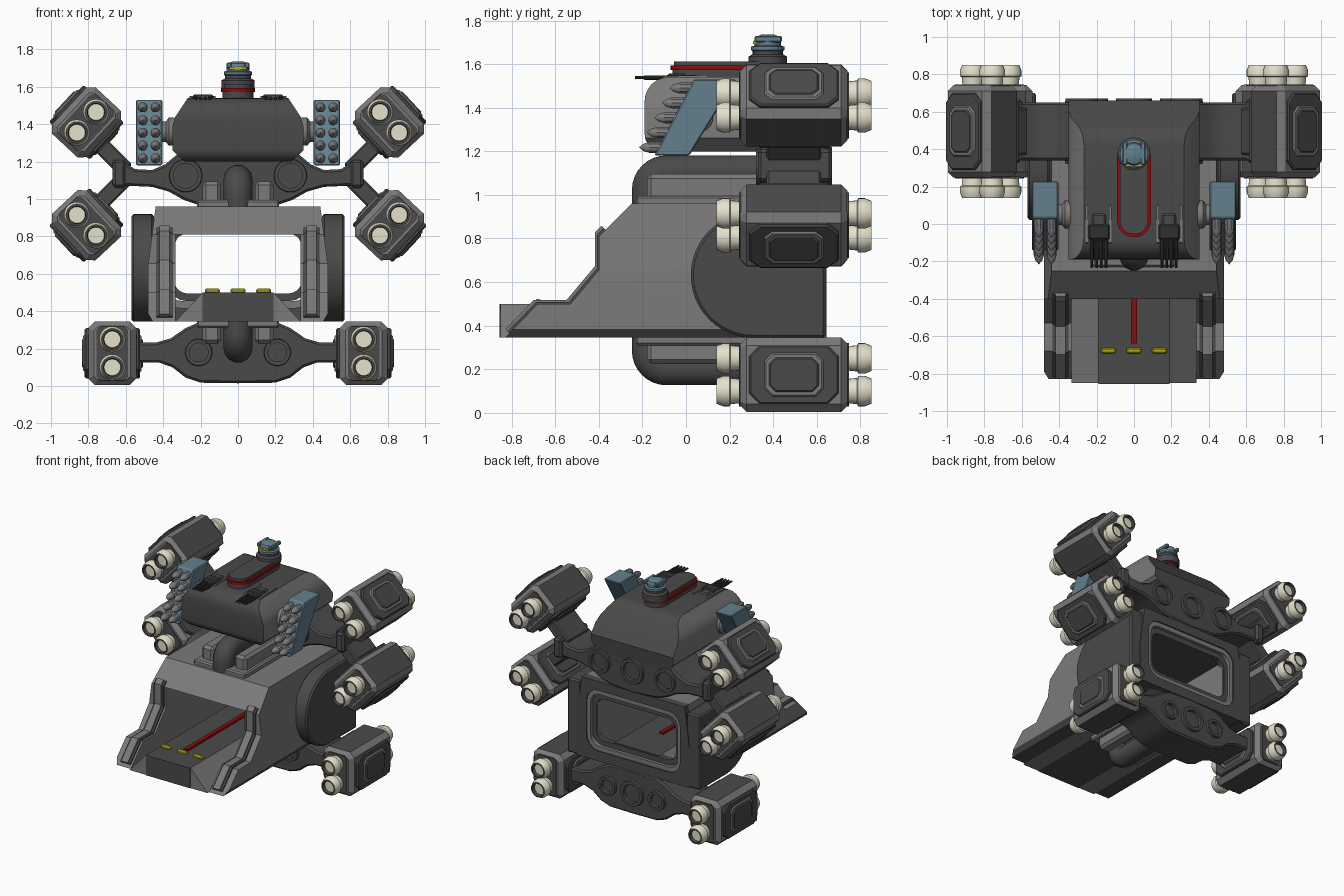
import bpy, bmesh, math
from mathutils import Vector

if "Cube" in bpy.data.objects:
    bpy.data.objects.remove(bpy.data.objects["Cube"])

def mat(name, r, g, b):
    m = bpy.data.materials.new(name)
    m.diffuse_color = (r, g, b, 1)
    m.use_nodes = True
    m.node_tree.nodes["Principled BSDF"].inputs["Base Color"].default_value = m.diffuse_color
    return m

DARK = mat("dark_grey", .068, .068, .068)
MID = mat("mid_grey", .2, .193, .193)
GUN = mat("gun_black", .03, .03, .032)
BLUE = mat("steel_blue", .125, .215, .27)
CREAM = mat("cream", .78, .75, .6)
RED = mat("deep_red", .25, .004, .004)
YELLOW = mat("yellow", .5, .45, .01)

PLACE = {'x': lambda a, b, t: (t, a, b), 'y': lambda a, b, t: (a, t, b), 'z': lambda a, b, t: (a, b, t)}

def finish(name, bm, mats):
    bmesh.ops.recalc_face_normals(bm, faces=bm.faces)
    me = bpy.data.meshes.new(name)
    bm.to_mesh(me)
    bm.free()
    for m in mats:
        me.materials.append(m)
    o = bpy.data.objects.new(name, me)
    bpy.context.collection.objects.link(o)
    return o

def apply(o, mod):
    bpy.context.view_layer.objects.active = o
    bpy.ops.object.modifier_apply(modifier=mod.name)

def prism(name, pts, axis, lo, hi, m, bevel=0, limit=50):
    """Outline extruded along an axis, with optional bevelled edges."""
    bm = bmesh.new()
    f = bm.faces.new([bm.verts.new(PLACE[axis](a, b, lo)) for a, b in pts])
    ext = bmesh.ops.extrude_face_region(bm, geom=[f])
    bmesh.ops.translate(bm, vec=PLACE[axis](0, 0, hi - lo),
                        verts=[v for v in ext['geom'] if isinstance(v, bmesh.types.BMVert)])
    o = finish(name, bm, [m])
    if bevel:
        b = o.modifiers.new("bevel", 'BEVEL')
        b.width, b.segments, b.limit_method, b.angle_limit = bevel, 1, 'ANGLE', math.radians(limit)
        apply(o, b)
    return o

def rrect(cx, cy, hx, hy, r, n=1):
    pts = []
    for k, (sx, sy) in enumerate([(1, 1), (-1, 1), (-1, -1), (1, -1)]):
        for i in range(n + 1):
            a = math.pi / 2 * (k + i / n)
            pts.append((cx + sx * (hx - r) + r * math.cos(a), cy + sy * (hy - r) + r * math.sin(a)))
    return pts

def circle(cx, cy, r, n=28):
    return [(cx + r * math.cos(2 * math.pi * i / n), cy + r * math.sin(2 * math.pi * i / n)) for i in range(n)]

def box(name, x0, x1, y0, y1, z0, z1, m, bevel=0):
    return prism(name, [(x0, y0), (x1, y0), (x1, y1), (x0, y1)], 'z', z0, z1, m, bevel)

def boolean(o, cutter, op='DIFFERENCE'):
    b = o.modifiers.new("cut", 'BOOLEAN')
    b.object, b.operation, b.solver = cutter, op, 'EXACT'
    apply(o, b)
    bpy.data.objects.remove(cutter)

def lathe(name, prof, mats, centre, axis, sgn=1, n=20):
    """Revolve (radius, distance) points; mats gives one material per segment."""
    bm = bmesh.new()
    uniq = list(dict.fromkeys(mats))
    rings = []
    for r, t in prof:
        rings.append([bm.verts.new(Vector(PLACE[axis](a, b, t * sgn)) + Vector(centre))
                      for a, b in circle(0, 0, max(r, .0005), n)])
    for k in range(len(rings) - 1):
        for i in range(n):
            j = (i + 1) % n
            f = bm.faces.new((rings[k][i], rings[k][j], rings[k + 1][j], rings[k + 1][i]))
            f.material_index = uniq.index(mats[k])
    bm.faces.new(rings[0])
    bm.faces.new(rings[-1])
    return finish(name, bm, uniq)

def paint(o, m, rule):
    o.data.materials.append(m)
    for p in o.data.polygons:
        if rule(p.normal):
            p.material_index = len(o.data.materials) - 1

def mirrored(half):
    return half + [(-x, z) for x, z in reversed(half) if x > 1e-6]

# hangar hull: side profile intersected with front section, then hollowed
front = [(-.25, .96), (-.4, .81), (-.4, .655), (-.53, .5), (-.68, .5), (-.83, .345)]
hull = prism("hangar_hull", front + [(.6, .345), (.6, .96)], 'x', -.6, .6, MID)
boolean(hull, prism("section", mirrored([(.44, .961), (.48, .65), (.48, .385), (.455, .344)]),
                    'y', -1, 1, MID), 'INTERSECT')
boolean(hull, prism("bay", [(-.335, .2), (.335, .2), (.335, .81), (-.335, .81)], 'y', -1, 1, MID))
paint(hull, DARK, lambda n: n.z < -.5)

# landing deck with sloping flanks and markings
box("deck", -.19, .19, -.855, .6, .345, .5, DARK)
box("deck_stripe", -.016, .016, -.64, .3, .495, .516, RED)
for x in (-.137, 0, .137):
    box("deck_light", x - .04, x + .04, -.692, -.662, .495, .522, YELLOW, .008)
for s in (1, -1):
    prism("deck_flank", [(s * .19, .5), (s * .19, .345), (s * .335, .345)], 'y', -.85, .6, MID)
    # trim following the arch and rails
    path = [(-.37, .84)] + front[1:5] + [(-.81, .366)]
    for nm, x0, x1, d, m in (("arch_trim_base", .35, .435, .008, DARK), ("arch_trim", .365, .42, .018, MID)):
        prism(nm, [(y - d, z + d) for y, z in path] + path[::-1], 'x', s * x0, s * x1, m)
    # rounded side drum
    arc = [(.31 - .288 * math.sin(math.pi * i / 24), .632 + .288 * math.cos(math.pi * i / 24)) for i in range(25)]
    prism("side_drum", arc + [(.64, .344), (.64, .92)], 'x', s * .45, s * .57, DARK, .012)

# rear frame and stepped inner rings
plate = prism("rear_frame", mirrored([(.44, .96), (.48, .65), (.48, .345)]), 'y', .59, .645, DARK)
boolean(plate, prism("hole", rrect(0, .655, .4, .235, .1, 5), 'y', .4, .8, DARK))
for nm, hx, hz, y0, y1, m in (("rear_ring_outer", .405, .24, .58, .635, MID), ("rear_ring_inner", .375, .2, .57, .61, DARK)):
    ring = prism(nm, rrect(0, .655, hx, hz, .1, 5), 'y', y0, y1, m)
    boolean(ring, prism("hole", rrect(0, .655, hx - .035, hz - .04, .07, 5), 'y', .4, .8, m))

# upper and lower wings with round holes
def wing(name, half, holes, zc):
    o = prism(name, mirrored(half), 'y', .34, .65, DARK, .012)
    for x, r in holes:
        for s in (1, -1):
            boolean(o, prism("hole", circle(s * x, zc, r), 'y', 0, 1, DARK))
            for y, d in ((.35, -1), (.64, 1)):
                lathe("hole_rim", [(r, 0), (r + .024, 0), (r + .02, .03), (r, .03), (r, 0)], [DARK] * 4,
                      (s * x, y, zc), 'y', d, 28)
    lathe("centre_rim", [(.07, 0), (.1, 0), (.095, .03), (.07, .03), (.065, .0)], [DARK] * 4, (0, .64, zc), 'y', 1, 28)

wing("upper_wing", [(0, 1.26), (.27, 1.26), (.33, 1.235), (.39, 1.185), (.46, 1.155), (.55, 1.16), (.61, 1.195),
                    (.67, 1.195), (.67, 1.075), (.46, 1.065), (.37, 1.04), (.29, .995), (.2, .965), (0, .95)],
     [(.28, .066)], 1.125)
wing("lower_wing", [(0, .35), (.2, .345), (.28, .31), (.36, .255), (.44, .232), (.6, .232), (.6, .125), (.42, .125),
                    (.35, .1), (.28, .045), (.2, .018), (0, .015)], [(.21, .05)], .18)

# elbow pipes and clamps joining the wings to the hull
def elbow(name, zc, d):
    cu = bpy.data.curves.new(name, 'CURVE')
    cu.dimensions, cu.bevel_depth, cu.bevel_resolution, cu.use_fill_caps = '3D', .078, 5, True
    pts = [(.62, zc)] + [(-.09 - .082 * math.sin(a), zc - d * .082 * (1 - math.cos(a)))
                         for a in [math.pi / 2 * i / 8 for i in range(9)]] + [(-.172, zc - d * .15)]
    sp = cu.splines.new('POLY')
    sp.points.add(len(pts) - 1)
    for p, (y, z) in zip(sp.points, pts):
        p.co = (0, y, z, 1)
    cu.materials.append(DARK)
    o = bpy.data.objects.new(name, cu)
    bpy.context.collection.objects.link(o)
    bpy.ops.object.select_all(action='DESELECT')
    o.select_set(True)
    bpy.context.view_layer.objects.active = o
    bpy.ops.object.convert(target='MESH')

elbow("upper_elbow_pipe", 1.105, 1)
elbow("lower_elbow_pipe", .203, -1)
for s in (1, -1):
    for nm, z0, z1, za, zb in (("upper_clamp", .95, 1.095, .95, .995), ("lower_clamp", .225, .36, .31, .36)):
        box(nm, s * .09, s * .19, -.18, .36, z0, z1, MID, .02)
        box(nm + "_foot", 0, s * .22, -.23, .36, za, zb, MID, .01)

# engine pod: one master, then copies turned about the y axis
parts = [prism("engine_pod", rrect(0, 0, .128, .17, .035), 'y', -.247, .247, MID, .03)]
paint(parts[0], DARK, lambda n: abs(n.z) > .9)
for s in (1, -1):
    for h, v, c, u, m in ((.205, .135, .05, .148, DARK), (.135, .1, .035, .156, MID), (.115, .08, .03, .163, DARK)):
        parts.append(prism("pod_plate", rrect(0, 0, h, v, c), 'x', s * .12, s * u, m, .008))
    parts.append(prism("pod_end", rrect(0, 0, .085, .145, .02), 'y', s * .24, s * .252, DARK))
    for z in (-.075, .075):
        parts.append(lathe("nozzle", [(.055, 0), (.06, .05), (.07, .055), (.07, .085), (.058, .115), (.047, .115), (.044, .09), (0, .09)],
                           [CREAM] * 4 + [DARK, DARK, CREAM], (0, s * .24, z), 'y', s, 24))
bpy.ops.object.select_all(action='DESELECT')
for p in parts:
    p.select_set(True)
bpy.context.view_layer.objects.active = parts[0]
bpy.ops.object.join()
pod = parts[0]
spots = [(s * x, z, s * a) for s in (1, -1) for x, z, a in ((.672, .175, 0), (.81, 1.41, -43), (.81, .86, 43))]
for i, (x, z, a) in enumerate(spots):
    o = pod if i == 0 else pod.copy()
    if i:
        bpy.context.collection.objects.link(o)
    o.location, o.rotation_euler = (x, .495, z), (0, math.radians(a), 0)

# diagonal struts from wing tips to pods
for s in (1, -1):
    for z, d in ((1.15, 1), (1.12, -1)):
        prism("pod_strut", [(s * (.6 + du), z + d * dz) for du, dz in
                            ((-.035, .035), (.13, .2), (.195, .135), (.03, -.03))], 'y', .37, .62, DARK, .01)
    box("wing_tip_block", s * .6, s * .67, .33, .67, 1.06, 1.21, DARK, .015)

# command cabin: rounded side profile intersected with chamfered front section
arc = lambda cy, cz, r, a0, a1: [(cy + r * math.cos(math.radians(a0 + (a1 - a0) * i / 6)),
                                  cz + r * math.sin(math.radians(a0 + (a1 - a0) * i / 6))) for i in range(7)]
cabin = prism("command_cabin", arc(-.08, 1.43, .11, 90, 180) + arc(-.11, 1.28, .08, 180, 270) +
              [(.65, 1.2), (.66, 1.32)] + arc(.42, 1.4, .14, 40, 90), 'x', -.5, .5, DARK)
boolean(cabin, prism("section", mirrored([(.265, 1.545), (.335, 1.44), (.35, 1.39), (.35, 1.26), (.28, 1.195)]),
                     'y', -1, 1, DARK), 'INTERSECT')
paint(cabin, MID, lambda n: abs(n.x) > .5)

# roof spine and sensor turret
for nm, r, z0, z1, m in (("spine_base", .083, 1.52, 1.572, DARK), ("spine_red_band", .09, 1.572, 1.594, RED),
                         ("spine_cap", .075, 1.594, 1.613, DARK)):
    prism(nm, rrect(0, .19, r, .17 + r, r * .98, 8), 'z', z0, z1, m)
lathe("turret", [(.088, 0), (.088, .05), (.07, .06), (.07, .075), (.076, .08), (.076, .095), (.06, .1), (.062, .125),
                 (.055, .14), (.03, .15), (0, .151)], [DARK] * 3 + [BLUE] * 7, (0, .375, 1.585), 'z')
box("turret_visor", -.045, .045, .308, .35, 1.693, 1.706, YELLOW)
for s in (1, -1):
    box("turret_pod", s * .035, s * .062, .315, .44, 1.7, 1.73, BLUE, .006)
    # roof guns
    box("gun_mount", s * .13, s * .245, -.085, .0, 1.5, 1.558, GUN, .01)
    box("gun_body", s * .145, s * .23, -.1, .06, 1.46, 1.55, DARK, .015)
    for x in (.12, .245):
        prism("gun_cheek", [(-.17, 1.44), (-.1, 1.545), (.1, 1.55), (.1, 1.44)], 'x', s * x, s * (x + .014), MID)
    for x in (.15, .175, .2, .225):
        lathe("gun_barrel", [(.01, 0), (.01, .11), (.007, .115), (.007, .155)], [GUN] * 3, (s * x, -.08, 1.538), 'y', -1, 8)
    # missile racks on side pivots
    lathe("rack_pivot", [(.075, 0), (.075, .03), (.055, .045), (.055, .08)], [MID] * 3, (s * .34, .05, 1.36), 'x', s)
    prism("missile_rack", [(-.145, 1.18), (.015, 1.18), (.23, 1.53), (.035, 1.53)], 'x', s * .405, s * .545, BLUE, .006)
    for r in range(5):
        for x in (.441, .509):
            z = 1.218 + r * .068
            lathe("missile", [(.027, 0), (.027, .1), (.018, .13), (0, .15)], [MID] * 3,
                  (s * x, -.145 + (z - 1.18) * .514 + .06, z), 'y', -1, 10)

# smooth curved faces, keep hard edges
bpy.ops.object.select_all(action='SELECT')
bpy.context.view_layer.objects.active = hull
bpy.ops.object.shade_smooth_by_angle(angle=math.radians(28))
